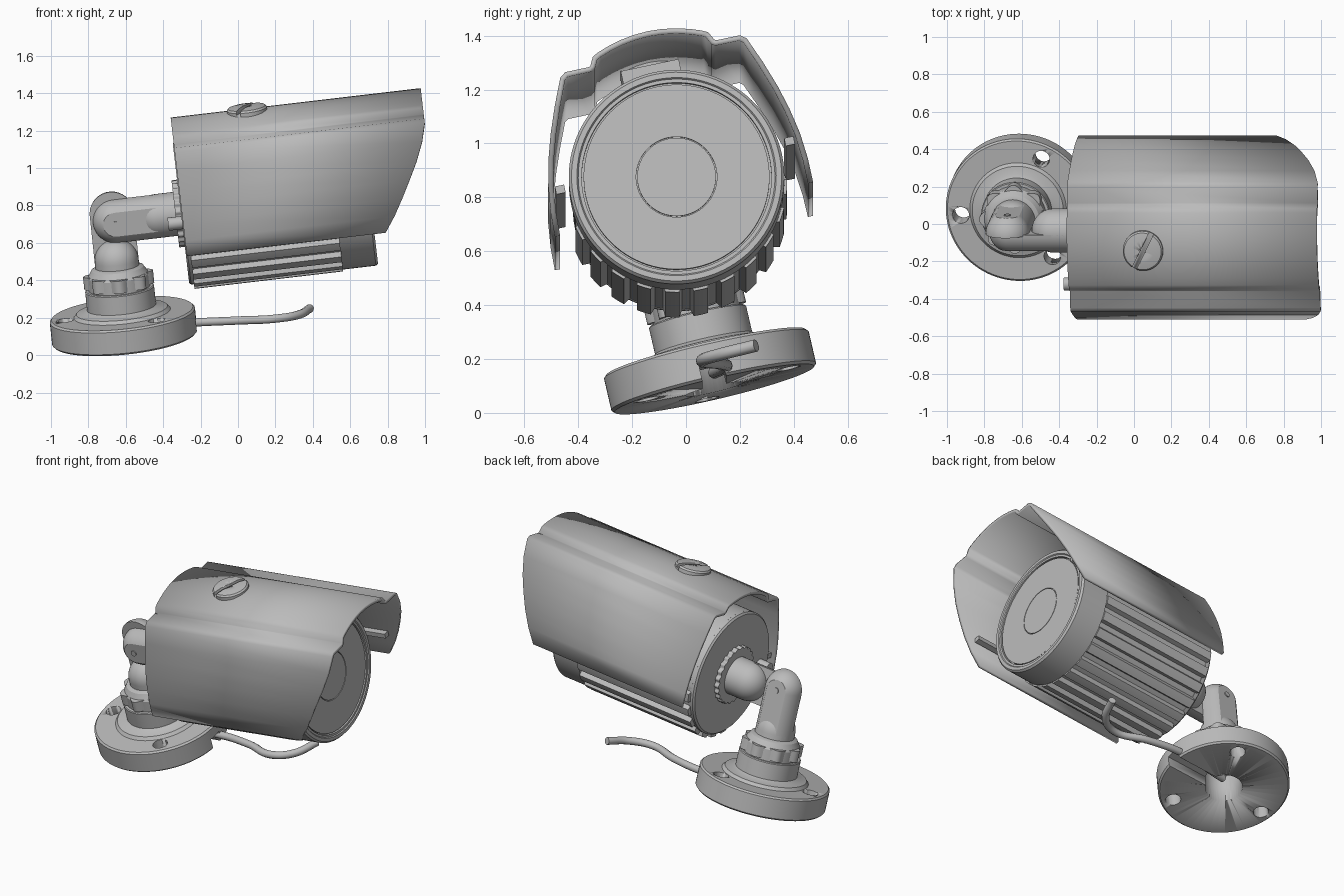
import bpy, bmesh
from math import sin, cos, pi, radians
from mathutils import Matrix, Vector

if "Cube" in bpy.data.objects:
    bpy.data.objects.remove(bpy.data.objects["Cube"])

grey = bpy.data.materials.new("grey_metal")
grey.use_nodes = True
grey.diffuse_color = (0.5, 0.5, 0.5, 1)
grey.node_tree.nodes["Principled BSDF"].inputs["Base Color"].default_value = (0.5, 0.5, 0.5, 1)


def rot(deg, axis):
    return Matrix.Rotation(radians(deg), 4, axis)


def move(x, y, z):
    return Matrix.Translation((x, y, z))


# Frames: housing (x along the barrel, origin at the face) and base (z up the post)
CAM = move(0.703, -0.035, 0.877) @ rot(-6.7, 'Y') @ rot(12, 'X')
BARREL = CAM @ rot(90, 'Y')
BASE = move(-0.605, 0.105, 0.088) @ rot(-6, 'Y') @ rot(13, 'X')


def finish(name, bm, matrix, angle=30, normals=True):
    if normals:
        bmesh.ops.recalc_face_normals(bm, faces=bm.faces)
    mesh = bpy.data.meshes.new(name)
    bm.to_mesh(mesh)
    bm.free()
    mesh.materials.append(grey)
    ob = bpy.data.objects.new(name, mesh)
    bpy.context.collection.objects.link(ob)
    ob.matrix_world = matrix
    bpy.ops.object.select_all(action='DESELECT')
    ob.select_set(True)
    bpy.context.view_layer.objects.active = ob
    bpy.ops.object.shade_smooth_by_angle(angle=radians(angle))
    return ob


def lathe_bm(profile, sides=64):
    """Closed solid from (radius, height) points turned around z."""
    bm = bmesh.new()
    pts = [(0, profile[0][1])] + profile + [(0, profile[-1][1])]
    verts = [bm.verts.new((r, 0, h)) for r, h in pts]
    edges = [bm.edges.new(p) for p in zip(verts, verts[1:])]
    bmesh.ops.spin(bm, geom=verts + edges, cent=(0, 0, 0), axis=(0, 0, 1),
                   angle=2 * pi, steps=sides, use_merge=True)
    bmesh.ops.remove_doubles(bm, verts=bm.verts, dist=1e-5)
    return bm


def lathe(name, profile, matrix, sides=64):
    return finish(name, lathe_bm(profile, sides), matrix)


def prism(name, outline, z0, z1, matrix, angle=30):
    bm = bmesh.new()
    face = bm.faces.new([bm.verts.new((x, y, z0)) for x, y in outline])
    top = bmesh.ops.extrude_face_region(bm, geom=[face])["geom"]
    bmesh.ops.translate(bm, vec=(0, 0, z1 - z0),
                        verts=[v for v in top if isinstance(v, bmesh.types.BMVert)])
    return finish(name, bm, matrix, angle)


def box(name, size, centre, matrix):
    bm = bmesh.new()
    bmesh.ops.create_cube(bm, size=1)
    bmesh.ops.scale(bm, vec=size, verts=bm.verts)
    return finish(name, bm, matrix @ move(*centre))


def cut(ob, cutters):
    for c in cutters:
        c.hide_render = True
        mod = ob.modifiers.new("cut", 'BOOLEAN')
        mod.operation = 'DIFFERENCE'
        mod.solver = 'EXACT'
        mod.object = c
        bpy.context.view_layer.objects.active = ob
        bpy.ops.object.modifier_apply(modifier=mod.name)
        bpy.data.objects.remove(c)


def capsule(r, h0, h1):
    return [(r, h0)] + [(r * cos(t * pi / 20), h1 + r * sin(t * pi / 20)) for t in range(10)] + [(0.001, h1 + r)]


def knuckle_rod(name, matrix, start, dome, pivot, side):
    """Domed round rod whose outer half carries on to the pivot."""
    r = 0.118
    lathe(name + "_stub", capsule(r, start, dome), matrix, 40)
    bm = lathe_bm(capsule(r, start, pivot), 40)
    for co, no in (((0, 0, 0), (0, -side, 0)), ((0, side * 0.098, 0), (0, side, 0))):
        geom = bm.verts[:] + bm.edges[:] + bm.faces[:]
        res = bmesh.ops.bisect_plane(bm, geom=geom, plane_co=co, plane_no=no, clear_outer=True)
        rim = [e for e in res["geom_cut"] if isinstance(e, bmesh.types.BMEdge)]
        bmesh.ops.edgeloop_fill(bm, edges=rim)
    finish(name + "_half", bm, matrix)
    # pivot screw on the flat
    lathe(name + "_screw", [(0.018, 0.09), (0.018, 0.104)],
          matrix @ move(0, 0, pivot) @ rot(-90 * side, 'X'), 16)


# Base plate with collar, screw holes, bore and cable slot
base = lathe("base_plate", [(0.38, 0), (0.39, 0.01), (0.39, 0.13), (0.38, 0.14), (0.26, 0.14), (0.245, 0.158),
                            (0.205, 0.165), (0.185, 0.175), (0.185, 0.275), (0.18, 0.28)], BASE, 96)
cutters = [lathe("hole_cutter", [(0.045, -0.1), (0.045, 0.3)],
                 BASE @ rot(a, 'Z') @ move(0.31, 0, 0), 24) for a in (65, 185, 305)]
cutters.append(lathe("bore_cutter", [(0.11, -0.1), (0.11, 0.2)], BASE, 40))
cutters.append(box("slot_cutter", (0.45, 0.09, 0.14), (0.225, 0, 0), BASE))
cut(base, cutters)

# Scalloped lock nut and the two halves of the joint
wave = [(0.172 + 0.016 * cos(8 * a), a) for a in (i * pi / 48 for i in range(96))]
prism("lock_nut", [(r * cos(a), r * sin(a)) for r, a in wave], 0.29, 0.36, BASE)
lathe("nut_seat", [(0.165, 0.27), (0.165, 0.35), (0.14, 0.39), (0.12, 0.4)], BASE)
knuckle_rod("post", BASE, 0.3, 0.43, 0.69, 1)
ARM = CAM @ move(-1, 0, 0) @ rot(-90, 'Y')
knuckle_rod("arm", ARM, 0, 0.14, 0.37, -1)

# Rear flange and little bolt
flange = [(0.175 + 0.006 * cos(24 * a), a) for a in (i * pi / 96 for i in range(192))]
prism("rear_flange", [(r * cos(a), r * sin(a)) for r, a in flange], -0.01, 0.045, ARM, 40)
lathe("rear_bolt", [(0.035, -0.02), (0.035, 0.09)], ARM @ move(0.01, -0.29, 0), 24)

# Finned barrel: angle 0 points down, fins only on the underside
outline = []
for i in range(240):
    a = (i - 120) * pi / 120
    fin = abs(i - 120) < 56
    raised = (i - 120 + 2) % 10 < 6
    outline.append(((0.41 if raised else 0.382) if fin else 0.385, a))
prism("finned_barrel", [(r * cos(a), r * sin(a)) for r, a in outline], -0.99, -0.19, BARREL)
lathe("rear_plate", [(0.375, -1.015), (0.385, -1.005), (0.385, -0.98)], BARREL, 80)

# Front ring, window and lens outline
lathe("front_ring", [(0.40, -0.19), (0.40, -0.012), (0.39, 0), (0.37, 0), (0.365, -0.006), (0.352, -0.006),
                     (0.352, -0.03), (0.345, -0.03), (0.345, -0.01), (0.15, -0.01), (0.15, -0.02),
                     (0.146, -0.02), (0.146, -0.01)], BARREL, 96)

# Sun shield: half profile as (side, height, front end), mirrored
half = [(0.47, -0.133, 0.06), (0.468, -0.05, 0.118), (0.458, 0.04, 0.172), (0.438, 0.13, 0.222),
        (0.412, 0.215, 0.268), (0.376, 0.31, 0.31), (0.338, 0.4, 0.336), (0.325, 0.41, 0.336),
        (0.235, 0.41, 0.336), (0.22, 0.42, 0.336), (0.205, 0.45, 0.336), (0.19, 0.457, 0.336)]
crown = [(a, 0.495 - 0.038 * (a / 0.19) ** 2, 0.336) for a in (0.15, 0.1, 0.05, 0)]
right = half + crown
profile = right + [(-a, b, s) for a, b, s in reversed(right[:-1])]
bm = bmesh.new()
rows = [(bm.verts.new((-1.01, a, b)), bm.verts.new((s, a, b))) for a, b, s in profile]
for p, q in zip(rows, rows[1:]):
    bm.faces.new((p[0], p[1], q[1], q[0]))
shield = finish("sun_shield", bm, CAM, 25, normals=False)
mod = shield.modifiers.new("thickness", 'SOLIDIFY')
mod.thickness = 0.02
mod.offset = -1
bpy.ops.object.modifier_apply(modifier=mod.name)
shield.data.update()

# Inner rails and the spacer under the shield
for side in (-1, 1):
    box("shield_rail", (1.1, 0.035, 0.03), (-0.44, side * 0.435, 0.03), CAM)
box("shield_spacer", (0.3, 0.22, 0.12), (-0.6, 0, 0.42), CAM)

# Slotted thumb screw
SCREW = CAM @ move(-0.6, 0, 0.46) @ rot(-27, 'Z')
screw = lathe("thumb_screw", [(0.108, 0), (0.108, 0.065), (0.1, 0.075), (0.06, 0.082)], SCREW, 48)
cut(screw, [box("screw_slot_cutter", (0.025, 0.3, 0.06), (0, 0, 0.085), SCREW)])

# Cable leaving the slot
curve = bpy.data.curves.new("cable", 'CURVE')
curve.dimensions = '3D'
curve.bevel_depth = 0.023
curve.bevel_resolution = 3
curve.use_fill_caps = True
path = [(-0.6, 0.105, 0.15), (-0.22, 0.15, 0.175), (0, 0.12, 0.185), (0.2, 0.06, 0.195),
        (0.32, 0.12, 0.215), (0.385, 0.26, 0.25)]
spline = curve.splines.new('BEZIER')
spline.bezier_points.add(len(path) - 1)
for bp, co in zip(spline.bezier_points, path):
    bp.co = co
    bp.handle_left_type = bp.handle_right_type = 'AUTO'
curve.materials.append(grey)
cable = bpy.data.objects.new("cable", curve)
bpy.context.collection.objects.link(cable)
